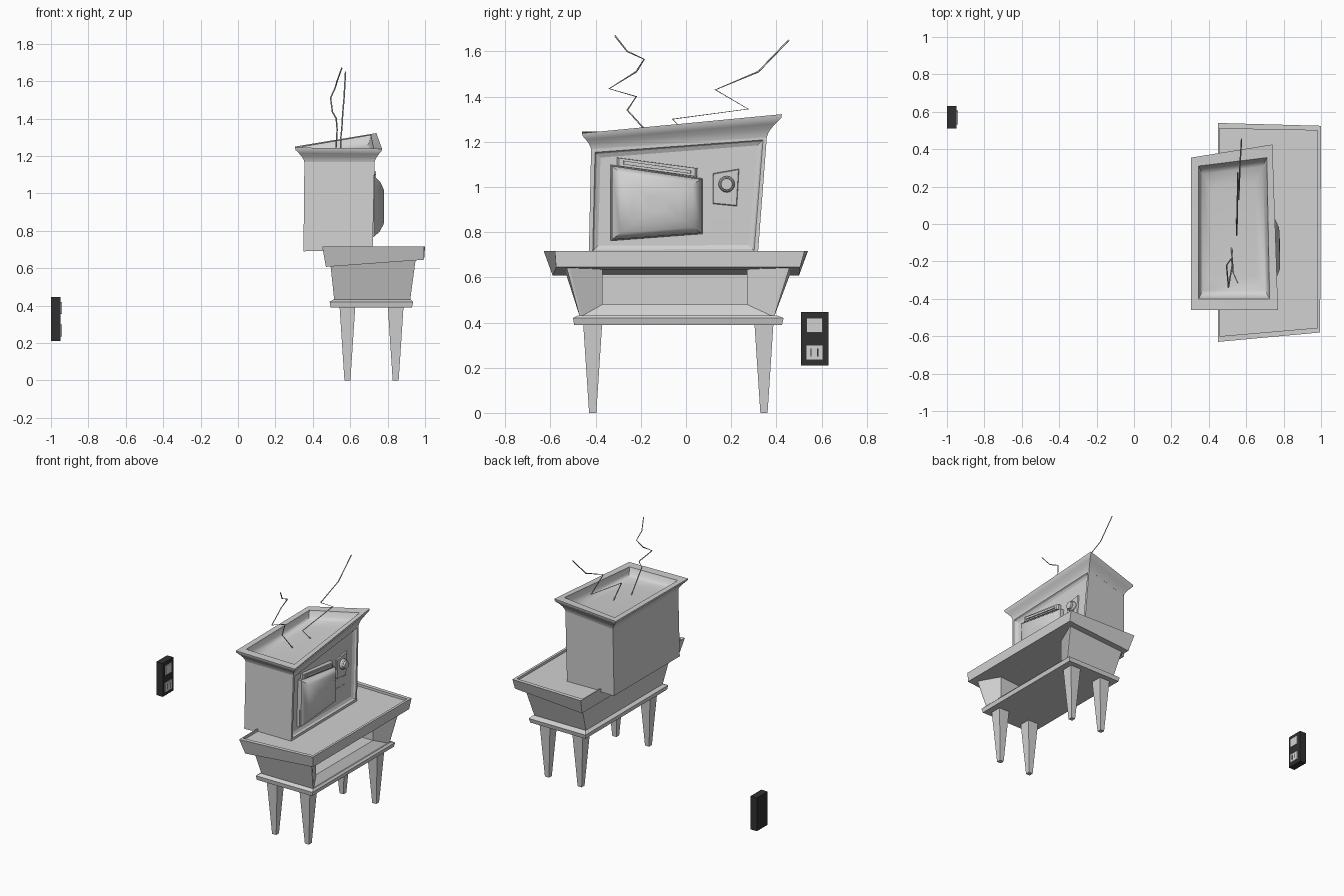
import bpy, bmesh, math
from mathutils import Vector

cube = bpy.data.objects.get("Cube")
if cube:
    bpy.data.objects.remove(cube, do_unlink=True)


def material(name, rgb):
    m = bpy.data.materials.new(name)
    m.use_nodes = True
    m.diffuse_color = (*rgb, 1)
    m.node_tree.nodes["Principled BSDF"].inputs["Base Color"].default_value = (*rgb, 1)
    return m


GREY = material("light grey", (0.64, 0.64, 0.64))
BLACK = material("black", (0.03, 0.03, 0.03))


def finish(name, bm, mat, smooth=None):
    bmesh.ops.recalc_face_normals(bm, faces=bm.faces)
    mesh = bpy.data.meshes.new(name)
    bm.to_mesh(mesh)
    bm.free()
    mesh.materials.append(mat)
    ob = bpy.data.objects.new(name, mesh)
    bpy.context.collection.objects.link(ob)
    if smooth:
        bpy.ops.object.select_all(action='DESELECT')
        ob.select_set(True)
        bpy.context.view_layer.objects.active = ob
        bpy.ops.object.shade_smooth_by_angle(angle=math.radians(smooth))


def loft(rings):
    """Skin a list of equal-length rings and cap both ends."""
    bm = bmesh.new()
    vs = [[bm.verts.new(p) for p in r] for r in rings]
    n = len(vs[0])
    for a, b in zip(vs, vs[1:]):
        for i in range(n):
            j = (i + 1) % n
            bm.faces.new((a[i], a[j], b[j], b[i]))
    bm.faces.new(vs[0])
    bm.faces.new(vs[-1])
    bmesh.ops.recalc_face_normals(bm, faces=bm.faces)
    return bm


def rect(x0, x1, y0, y1, z):
    return [(x0, y0, z), (x1, y0, z), (x1, y1, z), (x0, y1, z)]


def box(name, x0, x1, y0, y1, z0, z1, mat):
    finish(name, loft([rect(x0, x1, y0, y1, z0), rect(x0, x1, y0, y1, z1)]), mat)


def scaled(ring, s):
    c = sum((Vector(p) for p in ring), Vector()) / len(ring)
    return [c + (Vector(p) - c) * s for p in ring]


def mix(a, b, out, up):
    return [(p[0] + (q[0] - p[0]) * out, p[1] + (q[1] - p[1]) * out,
             p[2] + (q[2] - p[2]) * up) for p, q in zip(a, b)]


# Table: tray top with a raised rim
tray_top = [(.45, -.63, .717), (.995, -.58, .717), (1, .525, .717), (.45, .54, .717)]
tray_bottom = [(.47, -.59, .607), (.995, -.575, .645), (.995, .505, .645), (.47, .5, .607)]
tray_inner = [(.458, -.6, .717), (.98, -.555, .717), (.982, .5, .717), (.458, .51, .717)]
tray_floor = [(x, y, .7) for x, y, z in tray_inner]
finish("table_tray", loft([tray_bottom, tray_top, tray_inner, tray_floor]), GREY)


# Table: tapered body, bevelled window frame and the compartment behind it
def upright(xt, xb, yt, yb, zt, zb):
    return [(xb, yb[0], zb), (xb, yb[1], zb), (xt, yt[1], zt), (xt, yt[0], zt)]


window = (-.37, .27)
finish("table_body", loft([
    upright(.495, .515, (-.53, .46), (-.47, .39), .612, .425),
    upright(.95, .92, (-.53, .46), (-.47, .39), .648, .425),
    upright(.947, .92, (-.515, .445), (-.462, .382), .646, .428),
    upright(.875, .875, window, window, .635, .48),
    upright(.56, .56, window, window, .625, .475)]), GREY)

# Table: lower slab and four tapered legs
finish("table_slab", loft([rect(.495, .93, -.495, .425, .39),
                           rect(.49, .937, -.5, .432, .42),
                           rect(.51, .925, -.475, .4, .432)]), GREY)
for side, x in (("back", .585), ("front", .843)):
    for hand, y in (("right", -.413), ("left", .345)):
        finish(f"{side}_{hand}_leg", loft([
            rect(x - .016, x + .016, y - .016, y + .016, 0),
            rect(x - .042, x + .042, y - .042, y + .042, .395)]), GREY)

# Television: crooked cabinet with a stepped, recessed front
base = [(.35, -.43, .69), (.72, -.43, .7), (.715, .318, .7), (.35, .31, .69)]
neck = [(.355, -.42, 1.17), (.73, -.42, 1.17), (.7, .358, 1.225), (.355, .315, 1.17)]
bm = loft([base, neck])
front = max(bm.faces, key=lambda f: f.normal.x)
for thickness, depth in ((.024, 0), (.01, -.012), (.024, -.008)):
    bmesh.ops.inset_individual(bm, faces=[front], thickness=thickness, depth=depth)
finish("tv_cabinet", bm, GREY)

# Television: flared cap with a hollow, rounded bowl on top
rim = [(.305, -.46, 1.245), (.77, -.46, 1.238), (.74, .425, 1.322), (.305, .355, 1.25)]
lip = [(.345, -.4, 1.243), (.725, -.4, 1.238), (.71, .355, 1.312), (.345, .31, 1.25)]
flare = [mix(neck, rim, o, u) for o, u in
         ((0, -.05), (.08, .12), (.25, .32), (.58, .58), (.95, .82))]
bowl = [[(x, y, z - d) for x, y, z in scaled(lip, s)]
        for s, d in ((1, 0), (.96, .035), (.88, .055), (.65, .065))]
finish("tv_cap", loft(flare + [rim] + bowl), GREY, 45)


# Television: parts on the front panel, given as (y, z) outlines
def panel_x(y, z):
    return .7 - .022 * (y + .43) + .01 * (z - .7)


def raised(name, outline, steps, smooth=None):
    flat = [(panel_x(y, z), y, z) for y, z in outline]
    rings = [[(x + h, y, z) for x, y, z in scaled(flat, s)] for s, h in steps]
    finish(name, loft(rings), GREY, smooth)


screen = [(-.33, .765), (.07, .795), (.07, 1.035), (-.33, 1.095)]
raised("screen_bezel", screen, ((1.02, -.01), (1.02, .012), (1, .018)))
raised("screen", screen, ((.99, 0), (.99, .028), (.8, .06), (.55, .082), (.2, .085)), 50)
raised("trim_bar", [(-.305, 1.093), (.048, 1.045), (.05, 1.083), (-.305, 1.13)],
       ((1, -.01), (1, .02), (.95, .028)))
raised("trim_bar_ridge", [(-.28, 1.1), (.025, 1.058), (.025, 1.073), (-.28, 1.117)],
       ((1, .02), (.97, .036)))
raised("dial_plate", [(.12, .925), (.225, .915), (.235, 1.08), (.12, 1.06)],
       ((1, -.01), (1, .004), (.95, .008)))
raised("speaker_plate", [(.11, .8), (.215, .8), (.22, .855), (.11, .86)],
       ((1, -.01), (1, .006)))
knob = [(.18 + .036 * math.cos(a), 1.012 + .036 * math.sin(a))
        for a in (i * math.tau / 16 for i in range(16))]
raised("dial_knob", knob, ((1, 0), (1, .022), (.85, .03), (.75, .03), (.7, .042)), 30)


# Television: two bent antennas
def antenna(name, points):
    cu = bpy.data.curves.new(name, 'CURVE')
    cu.dimensions = '3D'
    cu.bevel_depth = .0038
    cu.bevel_resolution = 0
    cu.use_fill_caps = True
    sp = cu.splines.new('POLY')
    sp.points.add(len(points) - 1)
    for p, co in zip(sp.points, points):
        p.co = (*co, 1)
    cu.materials.append(GREY)
    bpy.context.collection.objects.link(bpy.data.objects.new(name, cu))


antenna("right_antenna", [(.52, -.115, 1.18), (.53, -.26, 1.34), (.525, -.22, 1.4),
                          (.505, -.34, 1.435), (.495, -.22, 1.51), (.52, -.185, 1.565),
                          (.53, -.26, 1.6), (.555, -.315, 1.67)])
antenna("left_antenna", [(.55, .05, 1.19), (.55, -.06, 1.3), (.555, .275, 1.345),
                         (.56, .13, 1.43), (.567, .32, 1.51), (.575, .455, 1.65)])

# Wall outlet: dark plate, two sockets and slots
box("outlet_plate", -1, -.95, .51, .63, .21, .447, BLACK)
box("upper_socket", -.955, -.942, .533, .604, .355, .42, GREY)
box("lower_socket", -.955, -.942, .531, .607, .235, .3, GREY)
for y in (.553, .583):
    box("socket_slot", -.945, -.941, y - .003, y + .003, .25, .285, BLACK)
